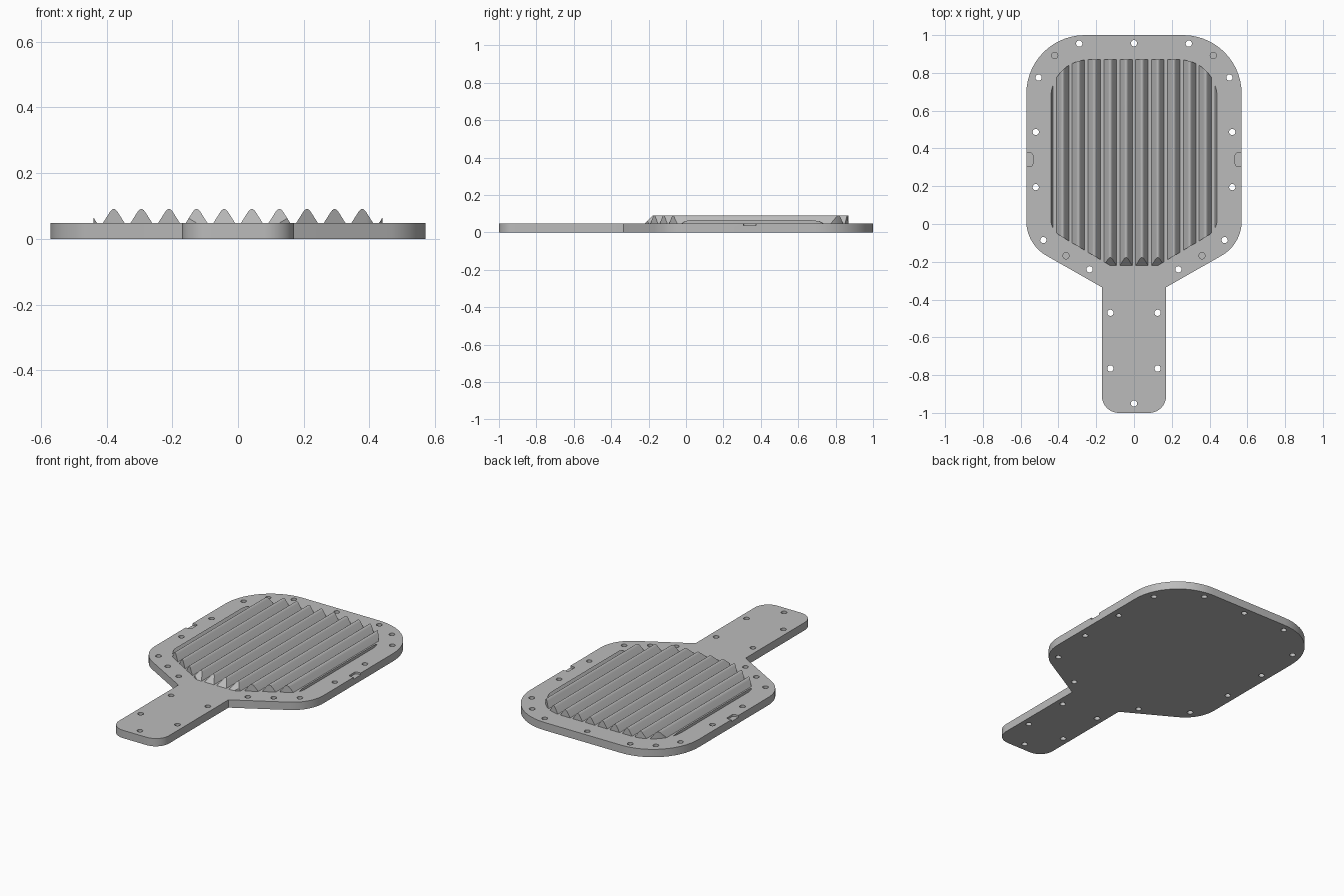
import bpy
import bmesh
import math
from mathutils import Vector

if "Cube" in bpy.data.objects:
    bpy.data.objects.remove(bpy.data.objects["Cube"])

TOP = 0.048    # plate thickness
PEAK = 0.0425  # rib height above the plate

metal = bpy.data.materials.new("plain grey metal")
metal.use_nodes = True
GREY = (0.5, 0.5, 0.5, 1)
metal.diffuse_color = GREY
metal.node_tree.nodes["Principled BSDF"].inputs["Base Color"].default_value = GREY


def rounded(points, steps=14):
    """Round each (x, y, radius) corner of a closed polygon."""
    out = []
    for i, (x, y, r) in enumerate(points):
        p = Vector((x, y))
        if r == 0:
            out.append(p)
            continue
        a = (Vector(points[i - 1][:2]) - p).normalized()
        b = (Vector(points[(i + 1) % len(points)][:2]) - p).normalized()
        half = a.angle(b) / 2
        centre = p + (a + b).normalized() * (r / math.sin(half))
        start = p + a * (r / math.tan(half)) - centre
        end = p + b * (r / math.tan(half)) - centre
        sweep = math.atan2(start.x * end.y - start.y * end.x, start.dot(end))
        for k in range(steps + 1):
            t = sweep * k / steps
            c, s = math.cos(t), math.sin(t)
            out.append(centre + Vector((c * start.x - s * start.y,
                                        s * start.x + c * start.y)))
    return out


def mirrored(half):
    return half + [(-x, y, r) for x, y, r in reversed(half)]


def extrude(bm, loop, offset):
    """Closed prism from a 3D loop."""
    face = bm.faces.new([bm.verts.new(p) for p in loop])
    top = bmesh.ops.extrude_face_region(bm, geom=[face])["geom"]
    bmesh.ops.translate(bm, vec=offset,
                        verts=[v for v in top if isinstance(v, bmesh.types.BMVert)])


def upright(bm, outline, z0, z1):
    extrude(bm, [(p[0], p[1], z0) for p in outline], (0, 0, z1 - z0))


def finish(bm, name):
    bmesh.ops.recalc_face_normals(bm, faces=bm.faces)
    mesh = bpy.data.meshes.new(name)
    bm.to_mesh(mesh)
    bm.free()
    obj = bpy.data.objects.new(name, mesh)
    bpy.context.collection.objects.link(obj)
    mesh.materials.append(metal)
    return obj


def boolean(obj, tool, operation):
    mod = obj.modifiers.new(operation, 'BOOLEAN')
    mod.operation = operation
    mod.solver = 'EXACT'
    mod.object = tool
    bpy.ops.object.select_all(action='DESELECT')
    obj.select_set(True)
    bpy.context.view_layer.objects.active = obj
    bpy.ops.object.modifier_apply(modifier=mod.name)
    bpy.data.objects.remove(tool)


def smooth(obj, degrees):
    bpy.ops.object.select_all(action='DESELECT')
    obj.select_set(True)
    bpy.context.view_layer.objects.active = obj
    bpy.ops.object.shade_smooth_by_angle(angle=math.radians(degrees))


# Plate with its narrow tongue
bm = bmesh.new()
upright(bm, rounded(mirrored([(0.17, -1, 0.09), (0.17, -0.335, 0),
                              (0.57, -0.107, 0.21), (0.57, 1, 0.31)])), 0, TOP)
plate = finish(bm, "base_plate")

# Screw holes, blind dowel holes and side notches
through = [(0, 0.957), (0.29, 0.955), (0.505, 0.775), (0.52, 0.487), (0.52, 0.195),
           (0.48, -0.085), (0.235, -0.24), (0.125, -0.47), (0.125, -0.765), (0, -0.95)]
blind = [(0.42, 0.892), (0.36, -0.168)]
bm = bmesh.new()
for spots, floor in ((through, -0.02), (blind, 0.02)):
    for x, y in spots:
        for side in ((1, -1) if x else (1,)):
            ring = [(side * x + 0.0165 * math.cos(math.tau * k / 24),
                     y + 0.0165 * math.sin(math.tau * k / 24)) for k in range(24)]
            upright(bm, ring, floor, TOP + 0.02)
for side in (1, -1):
    notch = rounded([(0.6, 0.307, 0), (0.6, 0.375, 0),
                     (0.536, 0.375, 0.01), (0.536, 0.307, 0.01)], 4)
    upright(bm, [(side * p.x, p.y) for p in notch], 0.036, TOP + 0.02)
boolean(plate, finish(bm, "hole_cutter"), 'DIFFERENCE')
smooth(plate, 25)

# Parallel ribs, running front to back
flank = [(0.033, 0), (0.0115, 0.034), (0.007, 0.0395), (0.003, 0.042)]
profile = ([(0.033, -0.0005)] + flank + [(0, PEAK)]
           + [(-x, z) for x, z in reversed(flank)] + [(-0.033, -0.0005)])
bm = bmesh.new()
for i in range(12):
    centre = (i - 5.5) * 0.084
    extrude(bm, [(centre + x, -0.4, TOP + z) for x, z in profile], (0, 1.4, 0))
ribs = finish(bm, "ribs")

# Trim the ribs to the rounded field
bm = bmesh.new()
upright(bm, rounded(mirrored([(0.126, -0.22, 0), (0.44, -0.033, 0.1),
                              (0.44, 0.87, 0.2)])), -0.1, 0.2)
boolean(ribs, finish(bm, "rib_field"), 'INTERSECT')

# Slope the front ends of the middle ribs
bm = bmesh.new()
bm.from_mesh(ribs.data)
cut = bmesh.ops.bisect_plane(bm, geom=bm.verts[:] + bm.edges[:] + bm.faces[:],
                             plane_co=(0, -0.22, TOP), plane_no=(0, -1, 1),
                             clear_outer=True)["geom_cut"]
bmesh.ops.holes_fill(bm, edges=[e for e in cut if isinstance(e, bmesh.types.BMEdge)])
bmesh.ops.recalc_face_normals(bm, faces=bm.faces)
bm.to_mesh(ribs.data)
bm.free()
smooth(ribs, 28)
